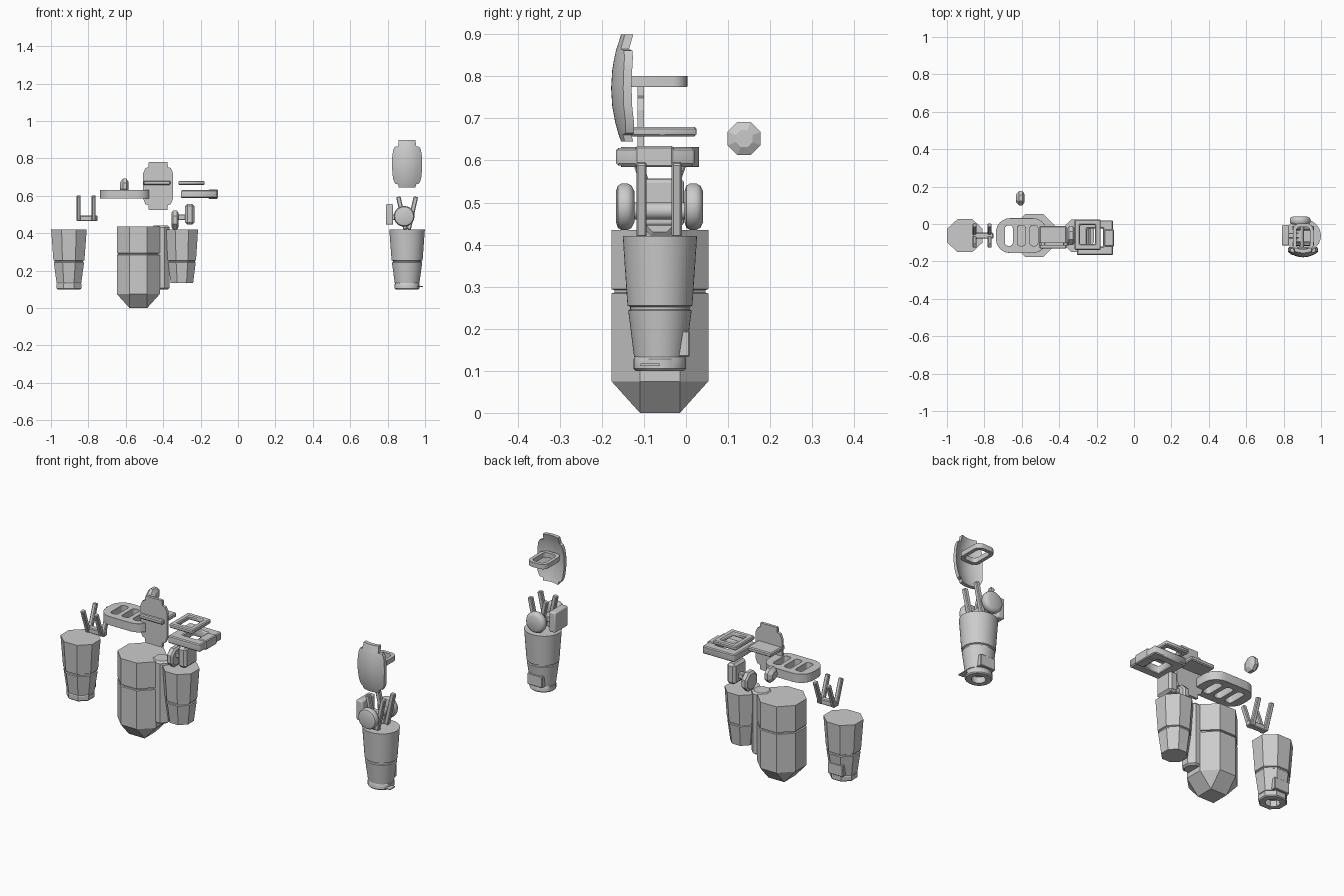
import bpy, bmesh, math
from mathutils import Vector, Matrix

if "Cube" in bpy.data.objects:
    bpy.data.objects.remove(bpy.data.objects["Cube"])

Y0 = -0.062


def finish(name, bm, smooth=False, bevel=0, segs=3):
    bmesh.ops.recalc_face_normals(bm, faces=bm.faces)
    me = bpy.data.meshes.new(name)
    bm.to_mesh(me)
    bm.free()
    ob = bpy.data.objects.new(name, me)
    bpy.context.collection.objects.link(ob)
    if bevel:
        m = ob.modifiers.new("bevel", 'BEVEL')
        m.width, m.segments, m.limit_method = bevel, segs, 'ANGLE'
    if smooth:
        bpy.ops.object.select_all(action='DESELECT')
        ob.select_set(True)
        bpy.context.view_layer.objects.active = ob
        bpy.ops.object.shade_smooth_by_angle(angle=math.radians(35))
    return ob


def lathe(name, prof, loc, n=8, axis='Z', sy=1.0, smooth=False, closed=False):
    """Revolve (radius, height) points; low side counts get flat faces toward the axes."""
    bm = bmesh.new()
    rings = []
    for r, h in prof:
        ring = []
        for i in range(n):
            a = 2 * math.pi * (i + 0.5) / n
            k = r / math.cos(math.pi / n)
            c, s = k * math.cos(a), k * math.sin(a) * sy
            p = {'Z': (c, s, h), 'X': (h, c, s), 'Y': (c, h, s)}[axis]
            ring.append(bm.verts.new(Vector(loc) + Vector(p)))
        rings.append(ring)
    pairs = list(zip(rings, rings[1:]))
    if closed:
        pairs.append((rings[-1], rings[0]))
    else:
        bm.faces.new(rings[0])
        bm.faces.new(rings[-1])
    for a, b in pairs:
        for i in range(n):
            j = (i + 1) % n
            bm.faces.new((a[i], a[j], b[j], b[i]))
    return finish(name, bm, smooth)


def box(name, x, y, z, bevel=0, segs=1, smooth=False):
    bm = bmesh.new()
    bmesh.ops.create_cube(bm, size=1)
    for v in bm.verts:
        v.co = [(a + b) / 2 + (b - a) * c for (a, b), c in zip((x, y, z), v.co)]
    return finish(name, bm, smooth, bevel, segs)


def rod(name, a, b, w, bevel=0.004):
    a, b = Vector(a), Vector(b)
    bm = bmesh.new()
    bmesh.ops.create_cube(bm, size=1)
    bm.transform(Matrix.Diagonal((w, w, (b - a).length, 1)))
    bm.transform(Matrix.Translation((a + b) / 2) @ (b - a).to_track_quat('Z', 'Y').to_matrix().to_4x4())
    return finish(name, bm, False, bevel, 1)


def plate(name, outline, holes, z, bevel=0, smooth=False, segs=1):
    """Flat plate in XY with holes, extruded from z[0] to z[1]."""
    cu = bpy.data.curves.new(name, 'CURVE')
    cu.dimensions, cu.fill_mode = '2D', 'BOTH'
    cu.extrude = (z[1] - z[0]) / 2
    for loop in [outline] + holes:
        s = cu.splines.new('POLY')
        s.points.add(len(loop) - 1)
        for p, q in zip(s.points, loop):
            p.co = (q[0], q[1], 0, 1)
        s.use_cyclic_u = True
    tmp = bpy.data.objects.new(name, cu)
    bpy.context.collection.objects.link(tmp)
    bpy.context.view_layer.update()
    me = bpy.data.meshes.new_from_object(tmp.evaluated_get(bpy.context.evaluated_depsgraph_get()))
    bpy.data.objects.remove(tmp)
    bm = bmesh.new()
    bm.from_mesh(me)
    bpy.data.meshes.remove(me)
    bmesh.ops.remove_doubles(bm, verts=bm.verts, dist=1e-5)
    bmesh.ops.translate(bm, verts=bm.verts, vec=(0, 0, (z[0] + z[1]) / 2))
    return finish(name, bm, smooth, bevel, segs)


def rrect(cx, cy, hx, hy, r, n=4):
    pts = []
    for k, (sx, sy) in enumerate(((1, 1), (-1, 1), (-1, -1), (1, -1))):
        for i in range(n + 1):
            a = math.pi / 2 * (k + i / n)
            pts.append((cx + sx * (hx - r) + r * math.cos(a), cy + sy * (hy - r) + r * math.sin(a)))
    return pts


def rect(x0, x1, y0, y1):
    return [(x0, y0), (x1, y0), (x1, y1), (x0, y1)]


# Tapered barrels with a groove; the outer two have a bore ring and a rear block
BARREL = [(0.066, 0.133), (0.081, 0.243), (0.076, 0.246), (0.076, 0.252), (0.083, 0.255), (0.095, 0.42)]
RING = [(0.062, 0.10), (0.067, 0.105), (0.067, 0.128), (0.062, 0.135), (0.035, 0.135), (0.035, 0.10)]
for side, x, n in (("left", -0.904, 8), ("right", 0.904, 48)):
    sm = n > 8
    lathe(side + "_barrel", BARREL, (x, Y0, 0), n, sy=0.93, smooth=sm)
    lathe(side + "_base_ring", RING, (x, Y0, 0), n, smooth=sm, sy=0.93, closed=True)
    box(side + "_rear_block", (x - 0.045, x + 0.045), (-0.04, 0.009), (0.133, 0.195), 0.003)
box("base_tab", (0.96, 0.99), (-0.108, -0.063), (0.112, 0.117))
lathe("middle_barrel", [(r * 0.91, h) for r, h in BARREL], (-0.30, Y0, 0))

# Slim column tucked between tank and middle barrel
lathe("column", [(0.038, 0.10), (0.048, 0.108), (0.048, 0.43), (0.038, 0.44)], (-0.413, Y0, 0))

# Large octagonal tank and the wedge-cut foot ending in a square
lathe("tank", [(0.115, 0.075), (0.115, 0.284), (0.108, 0.286), (0.108, 0.292),
               (0.115, 0.294), (0.115, 0.435)], (-0.533, Y0, 0))
bm = bmesh.new()
for s in (-1, 1):
    for t in (-1, 1):
        for dx, dy, z in ((0.115, 0.0476, 0.075), (0.0476, 0.115, 0.075), (0.0476, 0.0476, 0.0)):
            bm.verts.new((-0.533 + s * dx, Y0 + t * dy, z))
bmesh.ops.convex_hull(bm, input=bm.verts)
finish("tank_foot", bm)

# Forked claws: each pair of prongs opens in a V
for y in (-0.106, -0.022):
    for s in (-1, 1):
        rod("right_prong", (0.904 + s * 0.008, y, 0.42), (0.904 + s * 0.047, y, 0.595), 0.024)
for x in (-0.852, -0.772):
    for s in (-1, 1):
        rod("left_prong", (x, Y0 + s * 0.008, 0.468), (x, Y0 + s * 0.055, 0.6), 0.022)
box("left_prong_bar", (-0.862, -0.752), (-0.078, -0.046), (0.465, 0.494), 0.004)

# Right axle with rounded caps and a side pad
CAP = [(0.038, 0), (0.05, 0.004), (0.055, 0.012), (0.055, 0.028), (0.05, 0.037), (0.038, 0.043)]
lathe("front_cap", CAP, (0.888, -0.166, 0.49), 40, 'Y', smooth=True)
lathe("back_cap", CAP, (0.888, -0.003, 0.49), 40, 'Y', smooth=True)
lathe("axle", [(0.02, -0.13), (0.02, 0.01)], (0.888, 0, 0.48), 24, 'Y', smooth=True)
box("right_side_pad", (0.79, 0.83), (-0.115, -0.005), (0.445, 0.555), 0.008, 3, True)
rod("side_axle", (0.82, Y0, 0.485), (0.89, Y0, 0.485), 0.03)

# Middle joint: disc, axle and pad
lathe("middle_disc", [(0.04, -0.018), (0.05, -0.01), (0.05, 0.01), (0.04, 0.018)],
      (-0.337, Y0, 0.47), 8, 'X')
rod("middle_axle", (-0.33, Y0, 0.485), (-0.27, Y0, 0.485), 0.03)
box("middle_pad", (-0.283, -0.233), (-0.118, -0.012), (0.445, 0.557), 0.012)

# Right shield: doubly curved plate with a loop handle
ROWS = [(0.645, 0.045), (0.661, 0.048), (0.665, 0.064), (0.69, 0.075), (0.73, 0.079), (0.772, 0.081),
        (0.815, 0.079), (0.845, 0.074), (0.861, 0.066), (0.865, 0.048), (0.899, 0.045)]
bm = bmesh.new()
grid = [[[bm.verts.new((0.904 + u / 6 * hw,
                        -0.178 + t + 0.024 * ((z - 0.772) / 0.128) ** 2 + 0.028 * (u / 6 * hw / 0.08) ** 2, z))
          for u in range(-6, 7)] for z, hw in ROWS] for t in (0, 0.02)]
for g in grid:
    for a, b in zip(g, g[1:]):
        for i in range(12):
            bm.faces.new((a[i], a[i + 1], b[i + 1], b[i]))
f, k = [[r[0] for r in g] + g[-1][1:] + [r[-1] for r in g[-2::-1]] + g[0][-2:0:-1] for g in grid]
for i in range(len(f)):
    j = (i + 1) % len(f)
    bm.faces.new((f[i], f[j], k[j], k[i]))
finish("right_shield", bm, True)
plate("right_shield_handle", rrect(0.904, -0.073, 0.055, 0.076, 0.035, 8),
      [rrect(0.904, -0.073, 0.036, 0.057, 0.02, 8)], (0.775, 0.801), 0.006, True, 3)

# Left shield: flat stepped plate with a slab grip
SIDE = [(0.05, 0.525), (0.052, 0.55), (0.068, 0.555), (0.08, 0.585), (0.08, 0.72),
        (0.068, 0.748), (0.052, 0.753), (0.05, 0.78)]
bm = bmesh.new()
loop = [(-0.427 + w, z) for w, z in SIDE] + [(-0.427 - w, z) for w, z in SIDE[::-1]]
a, b = [[bm.verts.new((x, y, z)) for x, z in loop] for y in (-0.115, -0.1)]
bm.faces.new(a)
bm.faces.new(b)
for i in range(16):
    j = (i + 1) % 16
    bm.faces.new((a[i], a[j], b[j], b[i]))
finish("left_shield", bm)
box("left_shield_grip", (-0.505, -0.362), (-0.132, -0.01), (0.657, 0.68), 0.005)

# Slotted oval collar
slots = [rrect(-0.602 + d, Y0, 0.021, 0.055, 0.015, 3) for d in (-0.067, 0, 0.067)]
plate("slotted_collar", rrect(-0.602, Y0, 0.136, 0.093, 0.075, 6), slots, (0.585, 0.632), 0.01)

# Two stacked square frames and the end block
plate("lower_frame", rect(-0.305, -0.112, -0.166, 0.02), [rect(-0.25, -0.165, -0.12, -0.025)], (0.588, 0.63), 0.005)
box("frame_end_block", (-0.158, -0.107), (-0.12, -0.03), (0.584, 0.634), 0.004)
plate("upper_frame", rect(-0.318, -0.178, -0.138, 0.025), [rect(-0.288, -0.208, -0.108, -0.005)], (0.657, 0.68), 0.005)

# Small loose knob
lathe("knob", [(0.02, -0.024), (0.039, -0.006), (0.039, 0.012), (0.02, 0.023)], (-0.608, 0.138, 0.652), 8, 'X')
